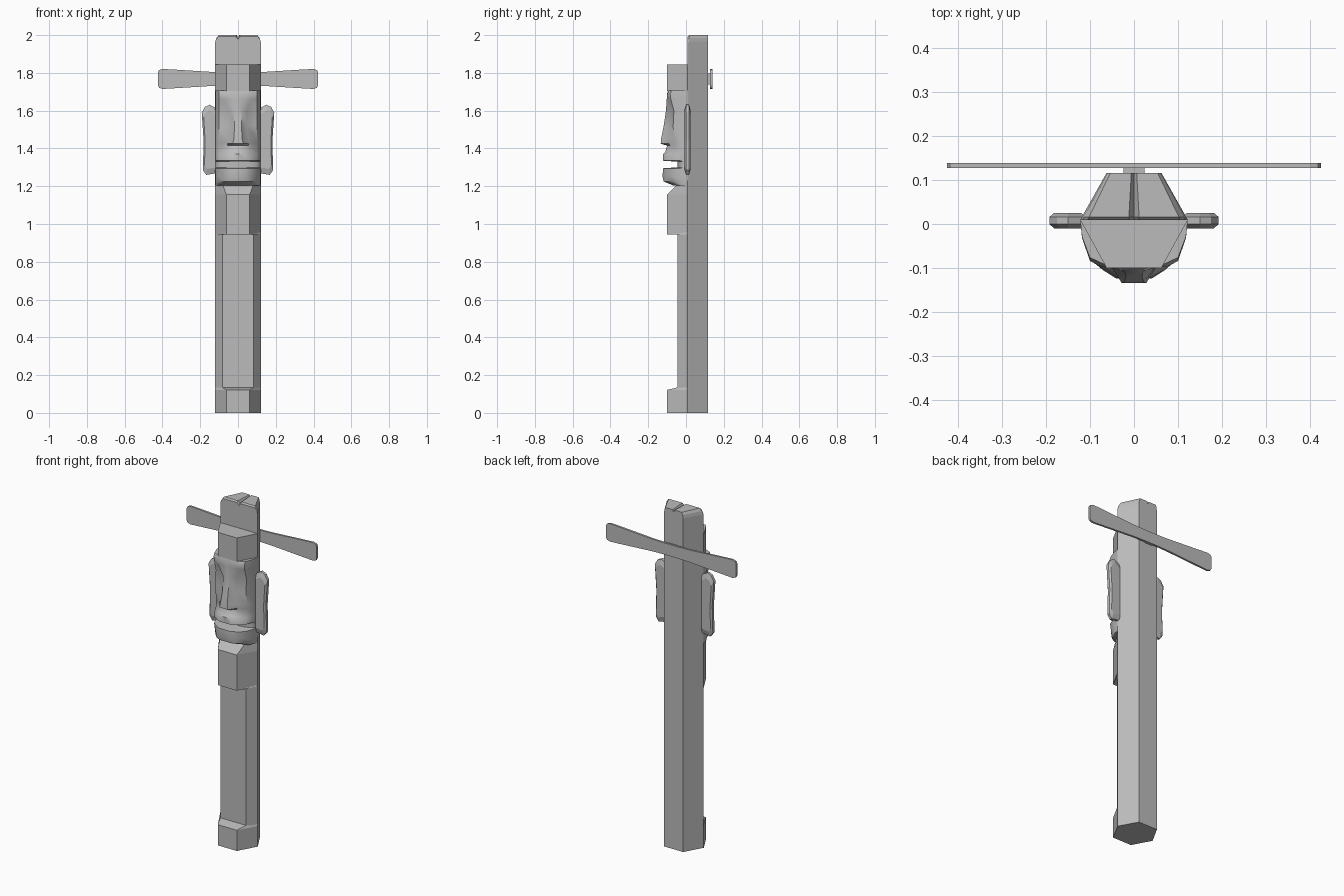
import bpy, bmesh, math

if "Cube" in bpy.data.objects:
    bpy.data.objects.remove(bpy.data.objects["Cube"], do_unlink=True)

# Single stone colour
stone = bpy.data.materials.new("stone grey")
stone.use_nodes = True
stone.diffuse_color = (0.5, 0.5, 0.5, 1)
stone.node_tree.nodes["Principled BSDF"].inputs["Base Color"].default_value = stone.diffuse_color

WIDE, MID, FRONT, BACK = 0.122, 0.009, -0.1, 0.116


def mirrored(half):
    """Half outline (side to centre) completed across x = 0."""
    other = [(-x, y, z) for x, y, z in reversed(half) if x > 0]
    return half + other


def loft(name, rings, smooth=False):
    """Skin a list of equal closed rings and cap both ends."""
    bm = bmesh.new()
    loops = [[bm.verts.new(p) for p in ring] for ring in rings]
    count = len(loops[0])
    for a, b in zip(loops, loops[1:]):
        for i in range(count):
            j = (i + 1) % count
            bm.faces.new((a[i], a[j], b[j], b[i]))
    bm.faces.new(loops[0])
    bm.faces.new(loops[-1])
    bmesh.ops.recalc_face_normals(bm, faces=bm.faces)
    mesh = bpy.data.meshes.new(name)
    bm.to_mesh(mesh)
    bm.free()
    obj = bpy.data.objects.new(name, mesh)
    bpy.context.collection.objects.link(obj)
    mesh.materials.append(stone)
    if smooth:
        bpy.ops.object.select_all(action='DESELECT')
        obj.select_set(True)
        bpy.context.view_layer.objects.active = obj
        bpy.ops.object.shade_smooth_by_angle(angle=math.radians(40))
    return obj


def front_block(name, levels):
    """Front half of the hexagonal post: (height, front y) per level."""
    rings = []
    for z, y in levels:
        front_x = WIDE - 0.06 * (MID - y) / (MID - FRONT)
        if y > FRONT:
            front_x -= 0.01
        rings.append(mirrored([(WIDE, MID, z), (front_x, y, z)]))
    return loft(name, rings)


# Rear half of the post, with rounded top corners and a small notch
def rear_ring(y, taper, lower):
    half = [(WIDE, 0), (WIDE, 1.965), (0.117, 1.985), (0.105, 2), (0.012, 2), (0, 1.985)]
    return mirrored([(x * taper, y, max(z - lower, 0)) for x, z in half])


loft("rear_post", [rear_ring(MID, 1, 0.008), rear_ring(0.016, 0.97, 0), rear_ring(BACK, 0.51, 0)])

# Front blocks stacked up the post
SHAFT = -0.044
front_block("base", [(0, FRONT), (0.122, FRONT), (0.135, SHAFT)])
front_block("shaft", [(0.12, SHAFT), (0.96, SHAFT)])
front_block("chest", [(0.957, SHAFT), (0.945, FRONT), (1.155, FRONT), (1.205, -0.05)])
front_block("head_band", [(1.705, FRONT), (1.845, FRONT)])

# Carved face: height, cheek depth, side x, side y, ridge x, ridge y
face_rows = [
    (1.205, 0.6, 0.07, -0.06, 0.05, -0.07),
    (1.225, 0.85, 0.07, -0.1, 0.04, -0.118),
    (1.25, 0.9, 0.07, -0.105, 0.04, -0.124),
    (1.295, 1, 0.075, -0.1, 0.04, -0.122),
    (1.3, 0.4, 0.07, -0.04, 0.04, -0.045),
    (1.33, 0.4, 0.07, -0.04, 0.04, -0.045),
    (1.335, 1, 0.075, -0.1, 0.04, -0.122),
    (1.37, 0.9, 0.065, -0.1, 0.035, -0.122),
    (1.38, 0.8, 0.06, -0.09, 0.035, -0.11),
    (1.415, 0.8, 0.055, -0.085, 0.03, -0.1),
    (1.425, 0.8, 0.055, -0.09, 0.028, -0.134),
    (1.45, 0.8, 0.055, -0.09, 0.022, -0.132),
    (1.52, 0.85, 0.045, -0.085, 0.018, -0.118),
    (1.6, 0.8, 0.045, -0.08, 0.022, -0.106),
    (1.66, 1, 0.07, -0.095, 0.04, -0.102),
    (1.69, 1.05, 0.075, -0.097, 0.04, -0.1),
    (1.706, 0.95, 0.07, -0.09, 0.04, -0.095),
]
loft("face", [mirrored([(WIDE, MID, z), (0.118, -0.03 * s, z), (0.1, -0.08 * s, z),
                        (sx, sy, z), (rx, ry, z), (0, ry, z)])
              for z, s, sx, sy, rx, ry in face_rows], smooth=True)

# Ears: slim slabs with bevelled rims and a slightly hollow outer edge
ear_outline = [(0.11, 1.27), (0.168, 1.26), (0.186, 1.285), (0.182, 1.44),
               (0.192, 1.59), (0.175, 1.62), (0.15, 1.632), (0.11, 1.61)]
for side, label in ((1, "left_ear"), (-1, "right_ear")):
    def ear_ring(y, shrink):
        return [(side * (0.15 + (x - 0.15) * shrink), y, 1.446 + (z - 1.446) * (1 + shrink * 2) / 3)
                for x, z in ear_outline]
    loft(label, [ear_ring(-0.01, 0.75), ear_ring(0, 1), ear_ring(0.016, 1), ear_ring(0.025, 0.75)])

# Rear crosspiece: waisted bar with rounded tips, on a short hub
AXIS = 1.768
upper = [(0.424, 0.035), (0.418, 0.047), (0.4, 0.053), (0.33, 0.049), (0.12, 0.036), (0.04, 0.034)]
bar = upper + [(-x, h) for x, h in reversed(upper)]
bar += [(x, -h) for x, h in reversed(bar)]
loft("crosspiece", [[(x, y, AXIS + h) for x, h in bar] for y in (0.127, 0.139)])
loft("hub", [[(x, y, AXIS + h) for x, h in ((-0.024, -0.03), (0.024, -0.03), (0.024, 0.03), (-0.024, 0.03))]
             for y in (0.11, 0.13)])
